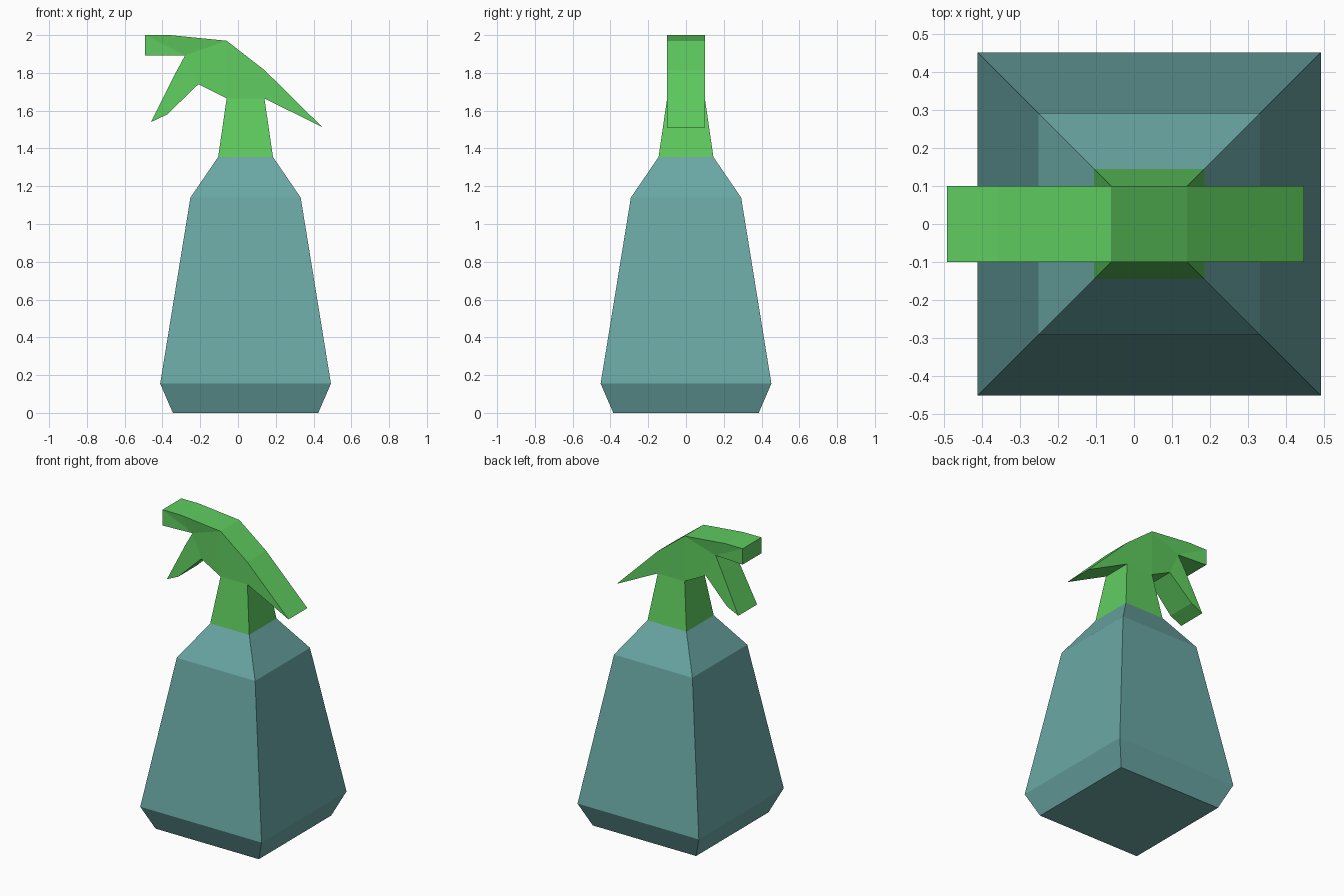
import bpy

if "Cube" in bpy.data.objects:
    bpy.data.objects.remove(bpy.data.objects["Cube"])

CX = 0.04  # bottle axis


def material(name, color):
    m = bpy.data.materials.new(name)
    m.diffuse_color = (*color, 1)
    m.use_nodes = True
    m.node_tree.nodes["Principled BSDF"].inputs["Base Color"].default_value = m.diffuse_color
    return m


def make_object(name, verts, faces, mat):
    mesh = bpy.data.meshes.new(name)
    mesh.from_pydata(verts, [], faces)
    mesh.materials.append(mat)
    obj = bpy.data.objects.new(name, mesh)
    bpy.context.collection.objects.link(obj)


def square_loft(name, rings, mat, cap_bottom):
    """Stack of square rings given as (height, half width)."""
    verts = [(CX + sx * h, sy * h, z) for z, h in rings
             for sx, sy in ((-1, -1), (1, -1), (1, 1), (-1, 1))]
    faces = [(4 * r + i, 4 * r + (i + 1) % 4, 4 * r + 4 + (i + 1) % 4, 4 * r + 4 + i)
             for r in range(len(rings) - 1) for i in range(4)]
    if cap_bottom:
        faces.append((3, 2, 1, 0))
    make_object(name, verts, faces, mat)


teal = material("bottle_teal", (0.144, 0.39, 0.375))
green = material("sprayer_green", (0.115, 0.61, 0.115))

# Bottle body and sprayer neck
square_loft("bottle", [(0, 0.385), (0.155, 0.452), (1.14, 0.292), (1.355, 0.145)], teal, True)
square_loft("sprayer_neck", [(1.355, 0.145), (1.665, 0.10)], green, False)

# Sprayer head outline, counter-clockwise from the front: (x, z, half thickness)
outline = [
    (-0.492, 2.0, 0.1), (-0.492, 1.893, 0.1),                   # nozzle tip
    (-0.28, 1.893, 0.085),                                      # pinched trigger root
    (-0.33, 1.80, 0.09), (-0.46, 1.54, 0.1), (-0.375, 1.58, 0.1),  # trigger
    (-0.21, 1.74, 0.09),
    (-0.06, 1.665, 0.1), (0.14, 1.665, 0.1),                    # top of neck
    (0.447, 1.512, 0.1), (0.14, 1.815, 0.1),                    # rear spur
    (-0.06, 1.97, 0.1), (-0.36, 2.0, 0.1),                      # top
]
sides = [(0, 1, 2), (0, 2, 12), (12, 2, 11), (11, 2, 6), (11, 6, 7),
         (2, 3, 6), (3, 5, 6), (3, 4, 5), (11, 7, 8, 10), (10, 8, 9)]
n = len(outline)
verts = [(x, -w, z) for x, z, w in outline] + [(x, w, z) for x, z, w in outline]
faces = sides + [tuple(i + n for i in reversed(f)) for f in sides]
faces += [(i, i + n, (i + 1) % n + n, (i + 1) % n) for i in range(n) if i != 7]
make_object("sprayer_head", verts, faces, green)
